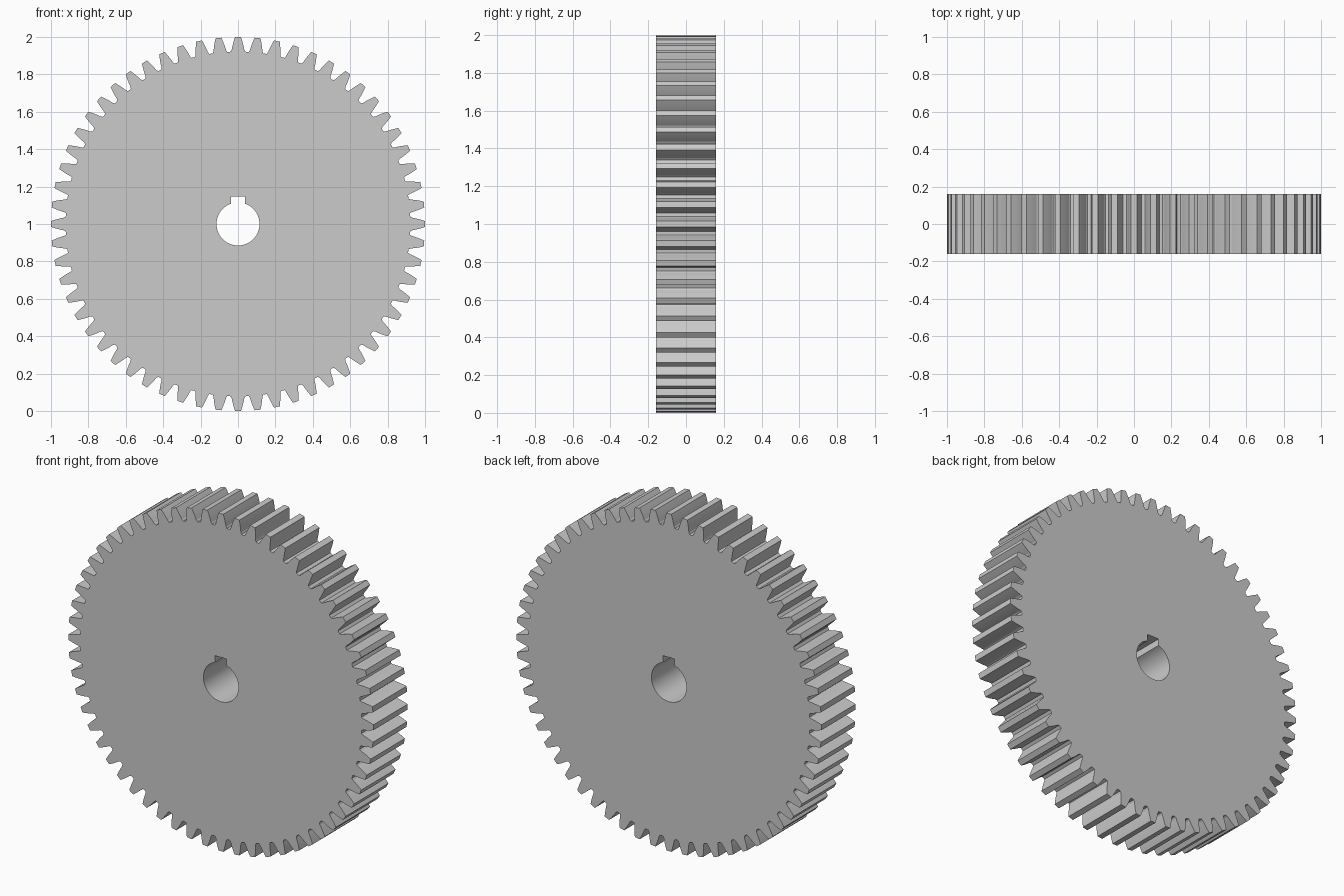
import bpy, bmesh
from math import sin, cos, pi, asin, sqrt

if "Cube" in bpy.data.objects:
    bpy.data.objects.remove(bpy.data.objects["Cube"])

TEETH = 60
HALF_WIDTH = 0.16
BORE_R, KEY_HALF, KEY_TOP = 0.115, 0.038, 0.148
# half tooth: (radius, half thickness) from root to tip
FLANK = [(0.922, 0.039), (0.932, 0.0335), (0.95, 0.030), (0.968, 0.0255),
         (0.984, 0.021), (1.0, 0.016)]


def polar(r, a):
    return r * sin(a), 1 + r * cos(a)


# toothed rim outline
outer = []
for i in range(TEETH):
    mid = 2 * pi * i / TEETH
    outer += [polar(r, mid - asin(t / r)) for r, t in FLANK]
    outer += [polar(r, mid + asin(t / r)) for r, t in reversed(FLANK)]

# shaft bore with keyway
a0 = asin(KEY_HALF / BORE_R)
N = 48
inner = [polar(BORE_R, a0 + (2 * pi - 2 * a0) * k / N) for k in range(N + 1)]
inner += [(-KEY_HALF, 1 + KEY_TOP), (KEY_HALF, 1 + KEY_TOP)]

bm = bmesh.new()
edges = []
for loop in (outer, inner):
    vs = [bm.verts.new((x, -HALF_WIDTH, z)) for x, z in loop]
    edges += [bm.edges.new((vs[i], vs[(i + 1) % len(vs)])) for i in range(len(vs))]
bmesh.ops.triangle_fill(bm, edges=edges, use_beauty=True, use_dissolve=False)

# extrude the face to full gear width
ret = bmesh.ops.extrude_face_region(bm, geom=bm.faces[:], use_keep_orig=True)
moved = [g for g in ret["geom"] if isinstance(g, bmesh.types.BMVert)]
bmesh.ops.translate(bm, verts=moved, vec=(0, 2 * HALF_WIDTH, 0))
bmesh.ops.recalc_face_normals(bm, faces=bm.faces[:])

mesh = bpy.data.meshes.new("spur_gear")
bm.to_mesh(mesh)
bm.free()
gear = bpy.data.objects.new("spur_gear", mesh)
bpy.context.collection.objects.link(gear)
bpy.context.view_layer.objects.active = gear
gear.select_set(True)
bpy.ops.object.shade_smooth_by_angle(angle=0.2)
